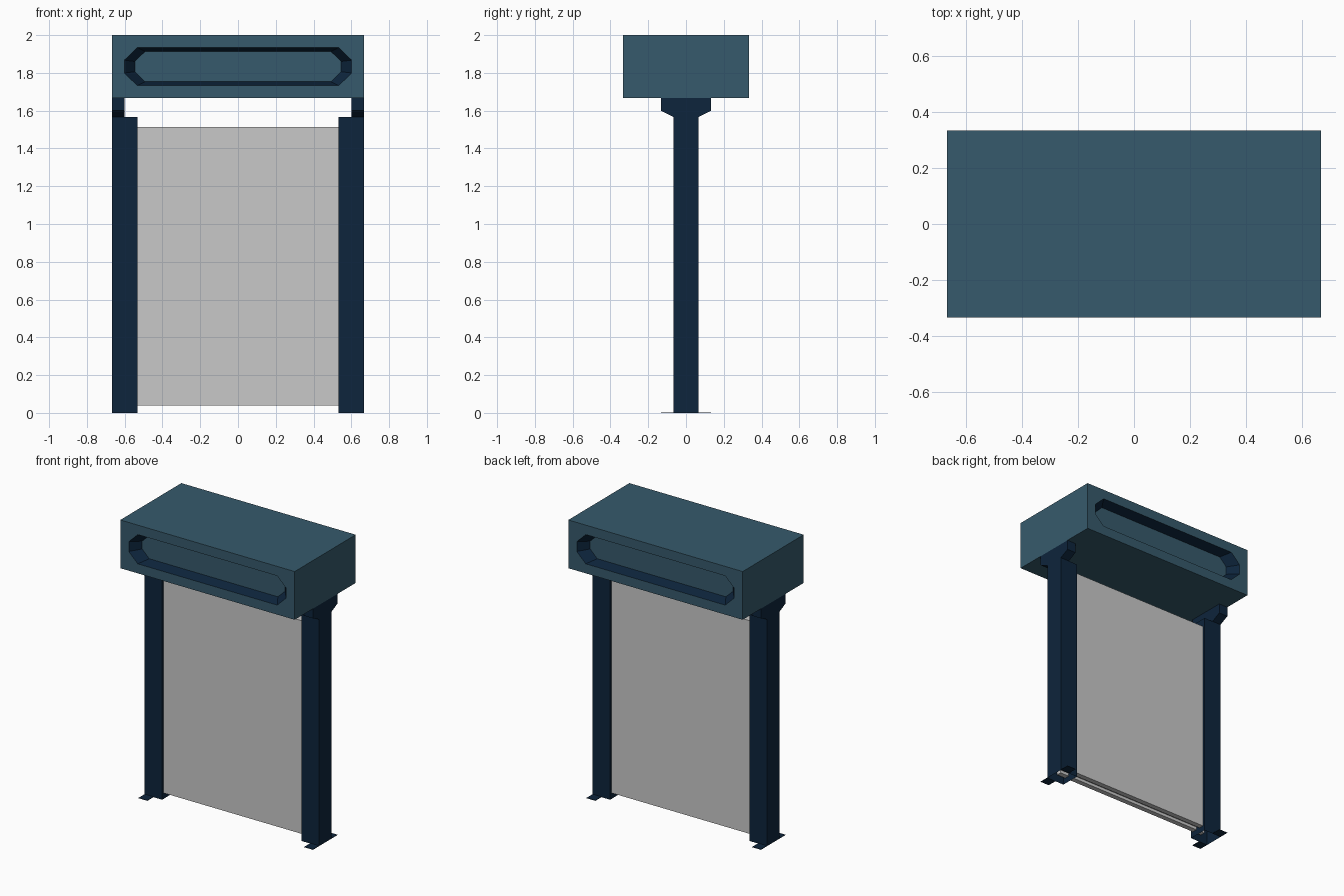
import bpy, bmesh

if "Cube" in bpy.data.objects:
    bpy.data.objects.remove(bpy.data.objects["Cube"])

U = 2 / 30  # base module of the model


def material(name, rgb):
    m = bpy.data.materials.new(name)
    m.diffuse_color = (*rgb, 1)
    m.use_nodes = True
    m.node_tree.nodes["Principled BSDF"].inputs["Base Color"].default_value = m.diffuse_color
    return m


teal = material("teal", (0.037, 0.102, 0.150))
navy = material("navy", (0.004, 0.018, 0.045))
grey = material("light grey", (0.584, 0.584, 0.584))


def finish(bm, name, *mats, fix=True):
    if fix:
        bmesh.ops.recalc_face_normals(bm, faces=bm.faces[:])
    me = bpy.data.meshes.new(name)
    bm.to_mesh(me)
    bm.free()
    for m in mats:
        me.materials.append(m)
    ob = bpy.data.objects.new(name, me)
    bpy.context.collection.objects.link(ob)
    return ob


def extrude_x(name, profile, x0, x1, mat, open_bottom=False):
    """Extrude a (y, z) outline along x."""
    bm = bmesh.new()
    a = [bm.verts.new((x0, y, z)) for y, z in profile]
    b = [bm.verts.new((x1, y, z)) for y, z in profile]
    n = len(profile)
    bm.faces.new(a)
    bm.faces.new(b[::-1])
    for i in range(n):
        j = (i + 1) % n
        bm.faces.new((a[i], b[i], b[j], a[j]))
    bmesh.ops.recalc_face_normals(bm, faces=bm.faces[:])
    if open_bottom:
        low = [f for f in bm.faces if f.normal.z < -0.9]
        bmesh.ops.delete(bm, geom=low, context='FACES')
    return finish(bm, name, mat, fix=False)


# Header box with a long octagonal recess in the front and the back
def octagon(w, h, cw, ch):
    return [(w - cw, h), (w, h - ch), (w, ch - h), (w - cw, -h),
            (cw - w, -h), (-w, ch - h), (-w, h - ch), (cw - w, h)]


bm = bmesh.new()
W, D, H, ZC = 10 * U, 5 * U, 2.5 * U, 2 - 2.5 * U
rims = []
for s in (-1, 1):
    corner = [bm.verts.new((x * W, s * D, ZC + z * H))
              for x, z in ((1, 1), (1, -1), (-1, -1), (-1, 1))]
    rim = [bm.verts.new((x, s * D, ZC + z)) for x, z in octagon(0.602, 0.101, 0.069, 0.067)]
    back = [bm.verts.new((x, s * (D - U), ZC + z)) for x, z in octagon(0.546, 0.08, 0.054, 0.053)]
    for i in range(4):
        k, nxt = 2 * i, (2 * i + 2) % 8
        # corner triangle, then the strip to the next corner
        bm.faces.new((corner[i], rim[k], rim[k + 1]))
        bm.faces.new((corner[i], rim[k + 1], rim[nxt], corner[(i + 1) % 4]))
    for i in range(8):
        j = (i + 1) % 8
        bm.faces.new((rim[i], rim[j], back[j], back[i])).material_index = 1
    bm.faces.new(back)
    rims.append(corner)
for i in range(4):
    j = (i + 1) % 4
    bm.faces.new((rims[0][i], rims[0][j], rims[1][j], rims[1][i]))
finish(bm, "header_box", teal, navy)

# Posts, brackets and feet, mirrored left and right
for s, side in ((-1, "left"), (1, "right")):
    top = 1.567
    extrude_x(side + "_post", [(-U, 0), (U, 0), (U, top), (-U, top)],
              s * 8 * U, s * 10 * U, navy, open_bottom=True)
    extrude_x(side + "_bracket",
              [(-U, top), (U, top), (2 * U, 1.6), (2 * U, 25 * U), (-2 * U, 25 * U), (-2 * U, 1.6)],
              s * 9 * U, s * 10 * U, navy)
    for t, end in ((-1, "front"), (1, "back")):
        extrude_x(f"{side}_{end}_foot",
                  [(t * U, 0), (t * 2 * U, 0), (t * 2 * U, 0.003), (t * U, 0.003)],
                  s * 9 * U, s * 10 * U, navy)

# Shutter panel with a groove along its bottom edge
extrude_x("shutter_panel",
          [(-0.05, 0.04), (-0.015, 0.04), (-0.015, 0.06), (0.015, 0.06),
           (0.015, 0.04), (0.05, 0.04), (0.05, 1.513), (-0.05, 1.513)],
          -9 * U, 9 * U, grey)
